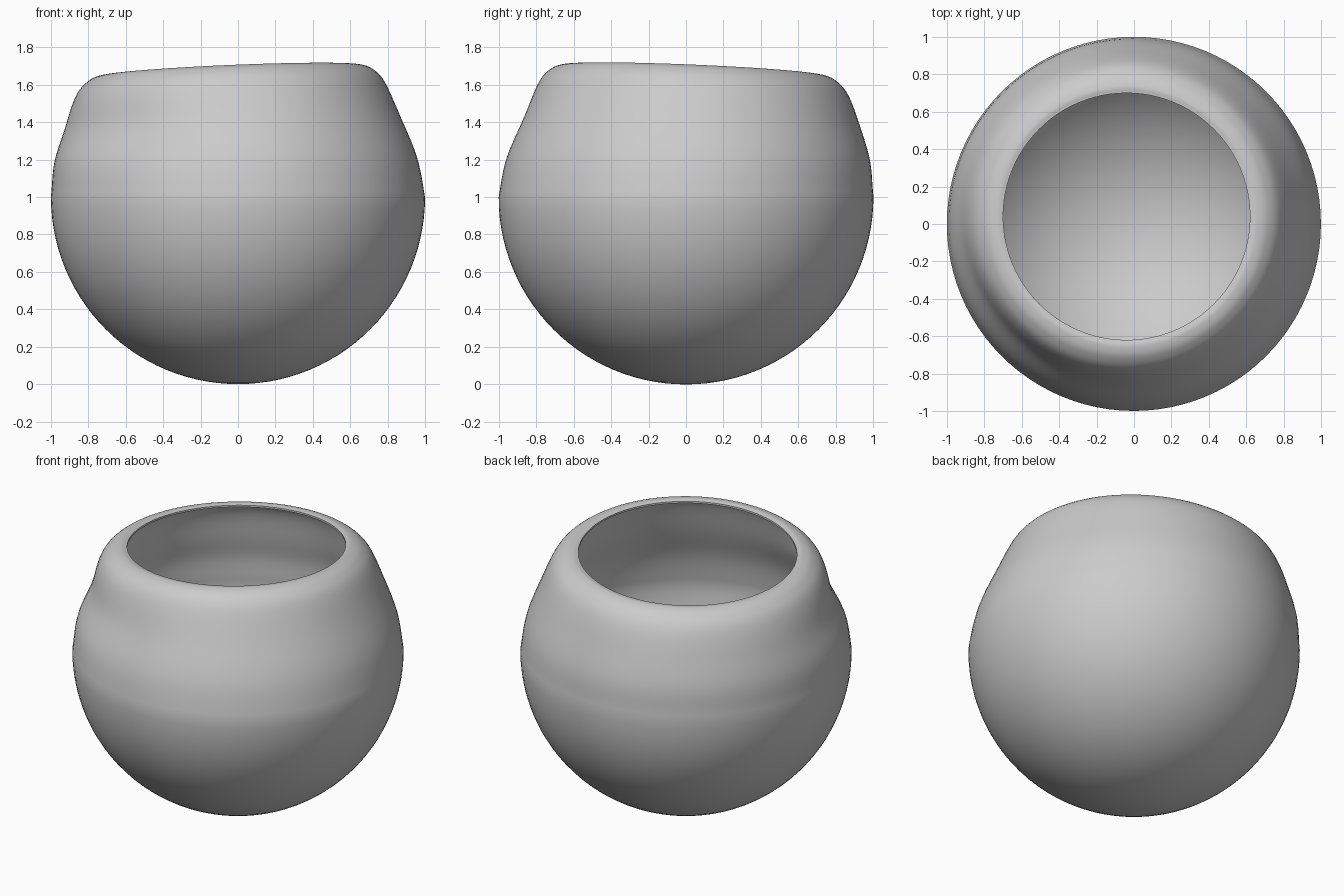
import bpy, bmesh, math
from mathutils import Vector

cube = bpy.data.objects.get("Cube")
if cube:
    bpy.data.objects.remove(cube, do_unlink=True)

SEGMENTS = 96
LOWER_STEPS = 28
SPLINE_STEPS = 6


def smoothstep(a, b, v):
    t = min(max((v - a) / (b - a), 0), 1)
    return t * t * (3 - 2 * t)


def spline(points, steps):
    """Smooth curve through the points."""
    pts = [Vector(p) for p in points]
    pts = [2 * pts[0] - pts[1]] + pts + [2 * pts[-1] - pts[-2]]
    out = []
    for a, b, c, d in zip(pts, pts[1:], pts[2:], pts[3:]):
        for i in range(steps):
            t = i / steps
            out.append(0.5 * (2 * b + (c - a) * t + (2 * a - 5 * b + 4 * c - d) * t * t
                              + (3 * b - a - 3 * c + d) * t ** 3))
    return out + [pts[-2]]


# Outer profile: round lower half, then shoulder and inward lip (radius, height)
outer = []
for i in range(LOWER_STEPS):
    a = math.pi / 2 * (i / LOWER_STEPS - 1)
    outer.append(Vector((math.cos(a), 1 + math.sin(a))))
outer[0].x = 0
outer += spline([(1, 1), (0.97, 1.2), (0.90, 1.4), (0.825, 1.58),
                 (0.76, 1.652), (0.70, 1.676), (0.66, 1.672)], SPLINE_STEPS)

# Inner profile: the same curve moved inward, thinning to the lip
inner = []
for i, p in enumerate(outer):
    tangent = (outer[min(i + 1, len(outer) - 1)] - outer[max(i - 1, 0)]).normalized()
    thickness = 0.04 - 0.028 * smoothstep(1.3, 1.67, p.y)
    inner.append(p + thickness * Vector((-tangent.y, tangent.x)))
inner[0] = Vector((0, 0.04))
inner[-1].x = outer[-1].x

# Turn the profile into a closed shell
bm = bmesh.new()
profile = [bm.verts.new((p.x, 0, p.y)) for p in outer + inner[::-1]]
edges = [bm.edges.new(pair) for pair in zip(profile, profile[1:])]
bmesh.ops.spin(bm, geom=profile + edges, cent=(0, 0, 0), axis=(0, 0, 1),
               angle=math.tau, steps=SEGMENTS, use_duplicate=False)
bmesh.ops.remove_doubles(bm, verts=bm.verts, dist=0.0005)

# Handmade irregularity: leaning neck, tilted rim and a soft dent in one shoulder
for v in bm.verts:
    x, y, z = v.co
    upper = smoothstep(0.95, 1.6, z)
    around = math.atan2(y, x)
    facing = max(0, math.cos(around + math.radians(135)))
    dent = 0.03 * facing ** 4 * math.exp(-((z - 1.38) / 0.14) ** 2)
    scale = 1 - dent
    lean = 0.04 * upper
    v.co = (x * scale - lean, y * scale + lean,
            z + 0.06 * upper * (x - y) / math.sqrt(2))

bmesh.ops.recalc_face_normals(bm, faces=bm.faces)
mesh = bpy.data.meshes.new("round_bowl")
bm.to_mesh(mesh)
bm.free()
bowl = bpy.data.objects.new("round_bowl", mesh)
bpy.context.collection.objects.link(bowl)

# Plain grey clay
clay = bpy.data.materials.new("light_grey")
clay.use_nodes = True
colour = (0.6, 0.6, 0.6, 1)
clay.diffuse_color = colour
clay.node_tree.nodes["Principled BSDF"].inputs["Base Color"].default_value = colour
mesh.materials.append(clay)

bpy.ops.object.select_all(action="DESELECT")
bowl.select_set(True)
bpy.context.view_layer.objects.active = bowl
bpy.ops.object.shade_smooth_by_angle(angle=math.radians(40))
